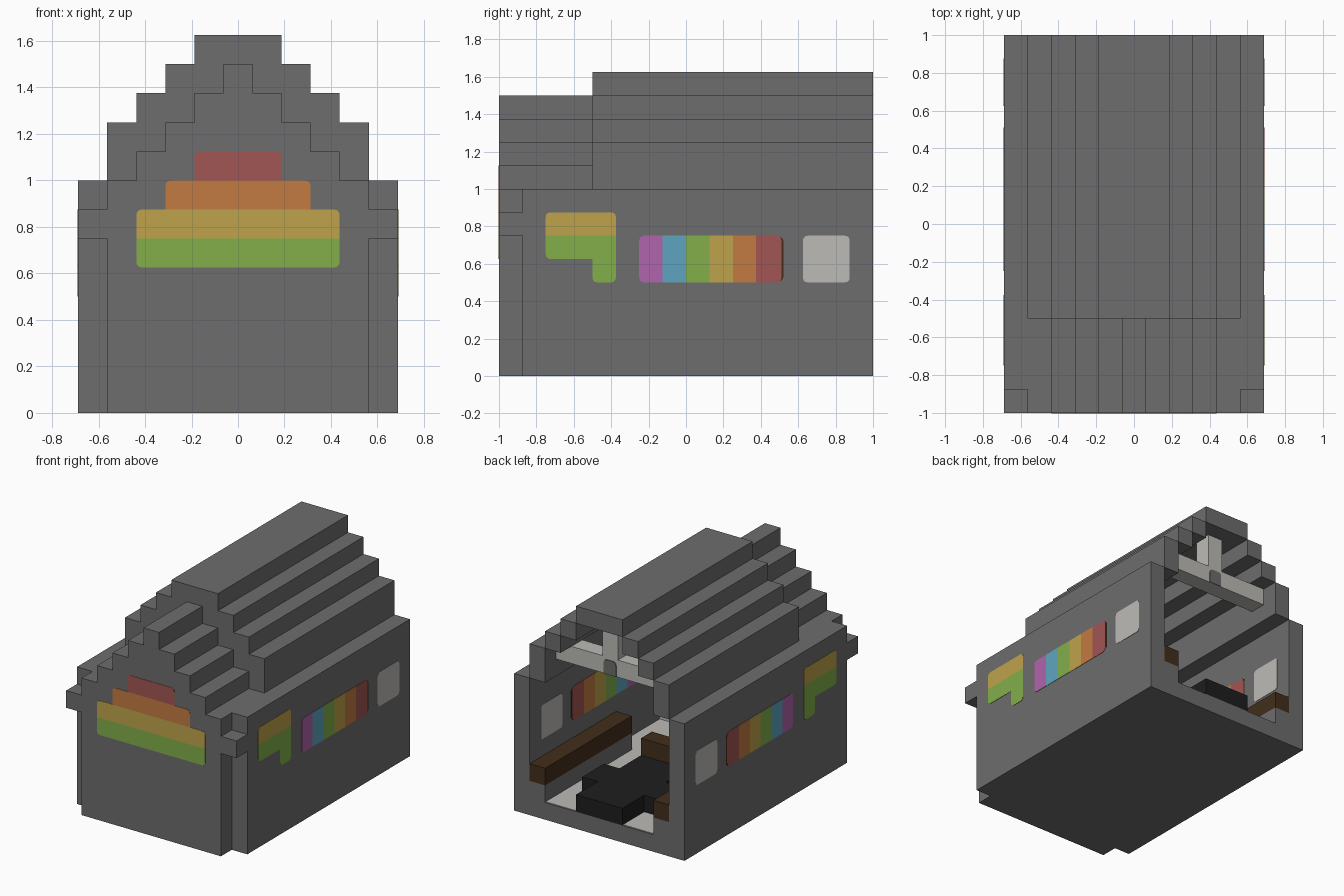
import bpy, bmesh, math
from mathutils import Matrix, Vector

cube = bpy.data.objects.get("Cube")
if cube:
    bpy.data.objects.remove(cube)

U = 0.125  # one building block


def material(name, rgb):
    lin = [((c / 255 + 0.055) / 1.055) ** 2.4 for c in rgb] + [1]
    m = bpy.data.materials.new(name)
    m.use_nodes = True
    m.diffuse_color = lin
    m.node_tree.nodes["Principled BSDF"].inputs["Base Color"].default_value = lin
    return m


GREY = material("stone grey", (109, 109, 109))
WHITE = material("pale grey", (188, 187, 183))
RED = material("red", (161, 86, 83))
ORANGE = material("orange", (196, 123, 65))
YELLOW = material("yellow", (191, 164, 76))
GREEN = material("green", (131, 175, 75))
BLUE = material("blue", (95, 165, 192))
PURPLE = material("purple", (176, 101, 173))
BROWN = material("dark brown", (66, 46, 26))
BLACK = material("black", (30, 30, 30))


def finish(name, bm, mat):
    bmesh.ops.recalc_face_normals(bm, faces=bm.faces)
    me = bpy.data.meshes.new(name)
    bm.to_mesh(me)
    bm.free()
    me.materials.append(mat)
    ob = bpy.data.objects.new(name, me)
    bpy.context.collection.objects.link(ob)
    return ob


def blocks(name, mat, boxes, mirror=False):
    """Boxes given as x0, x1, y0, y1, z0, z1 in blocks."""
    bm = bmesh.new()
    for x0, x1, y0, y1, z0, z1 in boxes:
        spans = [(x0, x1), (-x1, -x0)] if mirror else [(x0, x1)]
        for a, b in spans:
            mid = Vector((a + b, y0 + y1, z0 + z1)) * U / 2
            size = Vector((b - a, y1 - y0, z1 - z0)) * U
            mat4 = Matrix.Translation(mid) @ Matrix.Diagonal(size).to_4x4()
            bmesh.ops.create_cube(bm, size=1, matrix=mat4)
    return finish(name, bm, mat)


def panel(name, mat, rect, rounded, place, depth, r=0.2):
    """Rectangle u0, u1, z0, z1 with chosen rounded corners (bl br tr tl)."""
    u0, u1, z0, z1 = rect
    corners = [("bl", u0, z0, 1, 1), ("br", u1, z0, -1, 1),
               ("tr", u1, z1, -1, -1), ("tl", u0, z1, 1, -1)]
    pts = []
    for i, (key, u, z, su, sz) in enumerate(corners):
        if key not in rounded:
            pts.append((u, z))
            continue
        for k in range(4):
            a = math.pi + (i + k / 3) * math.pi / 2
            pts.append((u + r * (su + math.cos(a)), z + r * (sz + math.sin(a))))
    bm = bmesh.new()
    face = bm.faces.new([bm.verts.new(place(u, depth[0], z) * U) for u, z in pts])
    ext = bmesh.ops.extrude_face_region(bm, geom=[face])
    shift = (place(0, depth[1], 0) - place(0, depth[0], 0)) * U
    bmesh.ops.translate(bm, vec=shift,
                        verts=[v for v in ext["geom"] if isinstance(v, bmesh.types.BMVert)])
    finish(name, bm, mat)


# Floor and side walls
blocks("floor_slab", GREY, [(-4.5, 4.5, -7, 8, 0, 1)])
blocks("floor_lining", WHITE, [(-4.5, 4.5, -7, 7.95, 1, 1.03)])
blocks("side_walls", GREY, [(4.5, 5.5, -7, 8, 0, 8)], True)
blocks("corner_pegs", GREY, [(4.5, 5.5, -8, -7, 6, 7)], True)

# Main stepped roof
blocks("main_roof_steps", GREY, [(3.5, 4.5, -4, 8, 8, 10)]
       + [(2.5 - i, 3.5 - i, -4, 8, 10 + i, 11 + i) for i in range(2)], True)
blocks("main_roof_ridge", GREY, [(-1.5, 1.5, -4, 8, 12, 13)])

# Lower front roof, front wall and the gable joining both roofs
blocks("front_roof_steps", GREY,
       [(3.5 - i, 4.5 - i, -7, -4, 7 + i, 8 + i) for i in range(4)], True)
blocks("front_roof_ridge", GREY, [(-0.5, 0.5, -7, -4, 11, 12)])
blocks("front_wall", GREY, [(-4.5, 4.5, -8, -7, 0, 8)]
       + [(i - 3.5, 3.5 - i, -8, -7, 8 + i, 9 + i) for i in range(4)])
blocks("middle_gable", GREY,
       [(2.5 - i, 3.5 - i, -4, -3, 9 + i, 10 + i) for i in range(3)], True)

# Front window, one colour per row
def front(u, d, z):
    return Vector((u, -d, z))


for name, mat, w, z, rounded in (("green", GREEN, 3.5, 5, ("bl", "br")),
                                 ("yellow", YELLOW, 3.5, 6, ("tl", "tr")),
                                 ("orange", ORANGE, 2.5, 7, ("tl", "tr")),
                                 ("red", RED, 1.5, 8, ("tl", "tr"))):
    panel("front_window_" + name, mat, (-w, w, z, z + 1), rounded, front, (6.98, 8.02))

# Side windows on both walls
for side, s in (("left", 1), ("right", -1)):
    def wall(u, d, z, s=s):
        return Vector((s * d, u, z))

    through = (4.48, 5.52)
    panel(side + "_corner_window_yellow", YELLOW, (-6, -3, 6, 7), ("tl", "tr"), wall, through)
    panel(side + "_corner_window_green", GREEN, (-6, -3, 5, 6), ("bl",), wall, through)
    panel(side + "_corner_window_drop", GREEN, (-4, -3, 4, 5), ("bl", "br"), wall, through)
    stripes = [PURPLE, BLUE, GREEN, YELLOW, ORANGE, RED]
    for i, mat in enumerate(stripes):
        rounded = ("bl", "tl") if i == 0 else ("br", "tr") if i == 5 else ()
        panel(f"{side}_stripe_window_{i}", mat, (i - 2, i - 1 + 0.08 * (i == 5), 4, 6),
              rounded, wall, through)
    panel(side + "_stripe_window_edge", BROWN, (3.5, 4.17, 4.05, 5.95),
          ("br", "tr"), wall, (4.49, 5.51))
    panel(side + "_pale_window", WHITE, (5, 7, 4, 6), ("bl", "br", "tl", "tr"), wall, through)

# Interior: benches, hearth, counter
blocks("bench_bases", GREY, [(3.5, 4.5, 0, 8, 1, 2)], True)
blocks("side_benches", BROWN, [(3.5, 4.5, 0, 8, 2, 3)], True)
blocks("end_bench_base", GREY, [(-1.5, 1.5, 1, 2, 1, 2)])
blocks("end_bench", BROWN, [(-1.5, 1.5, 1, 2, 2, 3)])
blocks("hearth", BLACK, [(-1.5, 1.5, 2, 8, 1, 2), (-2.5, -1.5, 4, 6, 1, 2),
                         (1.5, 2.5, 4, 6, 1, 2)])
blocks("pale_cabinet", WHITE, [(3.5, 4.5, -5, -4, 1, 4)])

# Roof truss with its small plaque
blocks("truss_beam", WHITE, [(-3.5, 3.5, 6, 7, 9, 10)])
blocks("truss_post", WHITE, [(-0.5, 0.5, 6, 7, 10, 12)])
panel("truss_plaque", GREY, (-0.4, 0.4, 9, 9.85), ("tl", "tr"),
      lambda u, d, z: Vector((u, d, z)), (6.98, 7.04))
